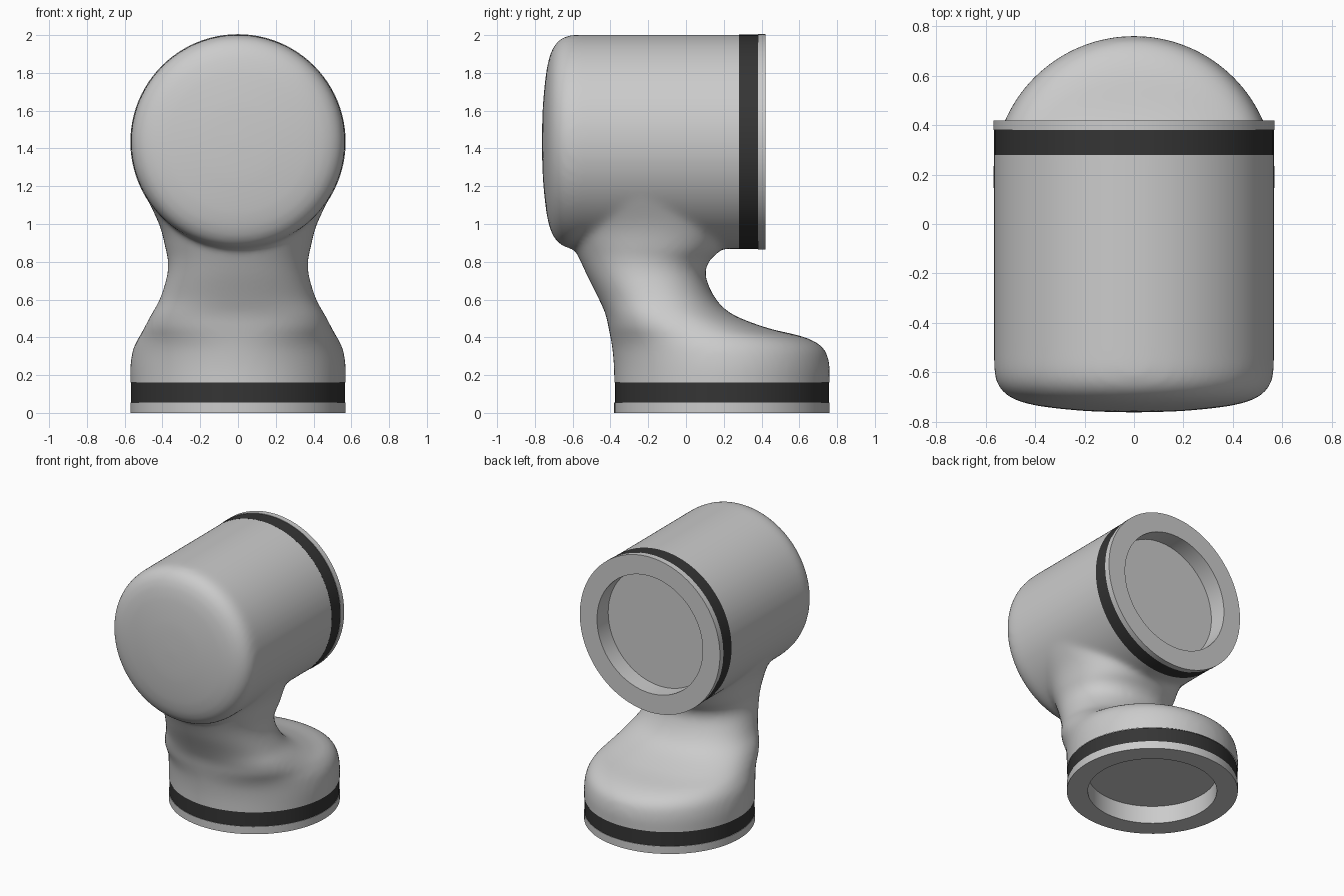
import bpy, bmesh, math
from mathutils import Vector, Matrix

if "Cube" in bpy.data.objects:
    bpy.data.objects.remove(bpy.data.objects["Cube"])

HEAD_Z, BASE_Y, R = 1.435, 0.19, 0.57
dark = bpy.data.materials.new("dark_band")
dark.diffuse_color = (0.035, 0.035, 0.035, 1)
dark.use_nodes = True
dark.node_tree.nodes["Principled BSDF"].inputs["Base Color"].default_value = dark.diffuse_color
SEG = 96


def finish(bm, name, matrix=None):
    if matrix:
        bm.transform(matrix)
    bmesh.ops.remove_doubles(bm, verts=bm.verts, dist=1e-5)
    bmesh.ops.recalc_face_normals(bm, faces=bm.faces)
    me = bpy.data.meshes.new(name)
    bm.to_mesh(me)
    bm.free()
    ob = bpy.data.objects.new(name, me)
    bpy.context.collection.objects.link(ob)
    return ob


def rings_to_bm(rings, caps=False):
    bm = bmesh.new()
    vs = [[bm.verts.new(p) for p in ring] for ring in rings]
    for a, b in zip(vs, vs[1:]):
        for i in range(len(a)):
            j = (i + 1) % len(a)
            bm.faces.new((a[i], a[j], b[j], b[i]))
    if caps:
        bm.faces.new(vs[0][::-1])
        bm.faces.new(vs[-1])
    return bm


def lathe(profile, name, matrix, caps=False):
    angles = [2 * math.pi * i / SEG for i in range(SEG)]
    rings = [[(r * math.cos(a), r * math.sin(a), z) for a in angles] for r, z in profile]
    return finish(rings_to_bm(rings, caps), name, matrix)


def select(ob):
    bpy.ops.object.select_all(action='DESELECT')
    ob.select_set(True)
    bpy.context.view_layer.objects.active = ob


def apply(ob, kind, **props):
    select(ob)
    m = ob.modifiers.new(kind, kind)
    for k, v in props.items():
        setattr(m, k, v)
    bpy.ops.object.modifier_apply(modifier=m.name)


def spline(pts, n=6):
    out = []
    for i in range(len(pts) - 1):
        p0, p1, p2, p3 = (pts[min(max(k, 0), len(pts) - 1)] for k in range(i - 1, i + 3))
        for s in range(n):
            t = s / n
            out.append([0.5 * (2*b + (c-a)*t + (2*a-5*b+4*c-d)*t*t + (3*b-a-3*c+d)*t**3)
                        for a, b, c, d in zip(p0, p1, p2, p3)])
    return out + [list(pts[-1])]


# Neck and foot sections: z, back y, front y, half width, squareness
sections = [
    (0.08, -0.38, 0.76, 0.57, 2), (0.16, -0.38, 0.76, 0.57, 2),
    (0.25, -0.382, 0.76, 0.57, 2), (0.34, -0.39, 0.73, 0.555, 2.05),
    (0.40, -0.40, 0.63, 0.525, 2.2), (0.45, -0.41, 0.43, 0.497, 2.3),
    (0.52, -0.425, 0.25, 0.46, 2.3), (0.60, -0.46, 0.16, 0.415, 2.2),
    (0.72, -0.52, 0.105, 0.377, 2.2), (0.80, -0.557, 0.12, 0.37, 2.2),
    (0.87, -0.59, 0.185, 0.384, 2.2), (1.0, -0.65, 0.24, 0.418, 2.2),
    (1.2, -0.733, 0.22, 0.512, 2.3), (1.32, -0.745, 0.18, 0.54, 2.3),
    (1.42, -0.73, 0.15, 0.53, 2.3),
]


def section_ring(z, back, front, w, n):
    c, h = (front + back) / 2, (front - back) / 2
    ring = []
    for i in range(SEG):
        a = 2 * math.pi * i / SEG
        ca, sa = math.cos(a), math.sin(a)
        ring.append((w * math.copysign(abs(ca) ** (2 / n), ca),
                     c + h * math.copysign(abs(sa) ** (2 / n), sa), z))
    return ring


body = finish(rings_to_bm([section_ring(*s) for s in spline(sections)], True), "body")

# Head drum with a softly domed back, axis along +y
head_m = Matrix.Translation((0, 0, HEAD_Z)) @ Matrix.Rotation(-math.pi / 2, 4, 'X')
dome = spline([(0.02, -0.763), (0.2, -0.757), (0.38, -0.738), (0.48, -0.712),
               (0.535, -0.675), (0.56, -0.63), (0.567, -0.58)])
head = lathe(dome + [(0.567, 0.36)], "head_drum", head_m, True)

# Blend drum and neck into one smooth skin
apply(body, 'BOOLEAN', operation='UNION', object=head, solver='EXACT')
bpy.data.objects.remove(head)
apply(body, 'REMESH', mode='VOXEL', voxel_size=0.018)
apply(body, 'SMOOTH', factor=0.5, iterations=14)

# Trim the skin where the dark bands start
bm = bmesh.new()
bm.from_mesh(body.data)


def trim(faces, co, no):
    geom = set(faces)
    for f in faces:
        geom.update(f.edges)
        geom.update(f.verts)
    bmesh.ops.bisect_plane(bm, geom=list(geom), plane_co=co, plane_no=no, clear_outer=True)


trim([f for f in bm.faces if f.calc_center_median().z < 0.3], (0, 0, 0.16), (0, 0, -1))
trim([f for f in bm.faces if f.calc_center_median().z > 0.75], (0, 0.28, 0), (0, 1, 0))
bm.to_mesh(body.data)
bm.free()

# Joint ends: dark band plus recessed plate; local z = 0 is the open face
base_m = Matrix.Translation((0, BASE_Y, 0))
end_m = Matrix.Translation((0, 0.42, HEAD_Z)) @ Matrix.Rotation(math.pi / 2, 4, 'X')
parts = [body]
for label, m, lip, top in (("base", base_m, 0.055, 0.16), ("head", end_m, 0.04, 0.14)):
    parts.append(lathe([(0, 0.13), (0.43, 0.13), (0.43, 0), (R, 0), (R, lip), (0.56, lip)],
                       label + "_plate", m))
    band = lathe([(0.567, lip), (0.567, top), (0.555, top)], label + "_band", m)
    band.data.materials.append(dark)
    parts.append(band)

for ob in parts:
    select(ob)
    bpy.ops.object.shade_smooth_by_angle(angle=math.radians(40))
